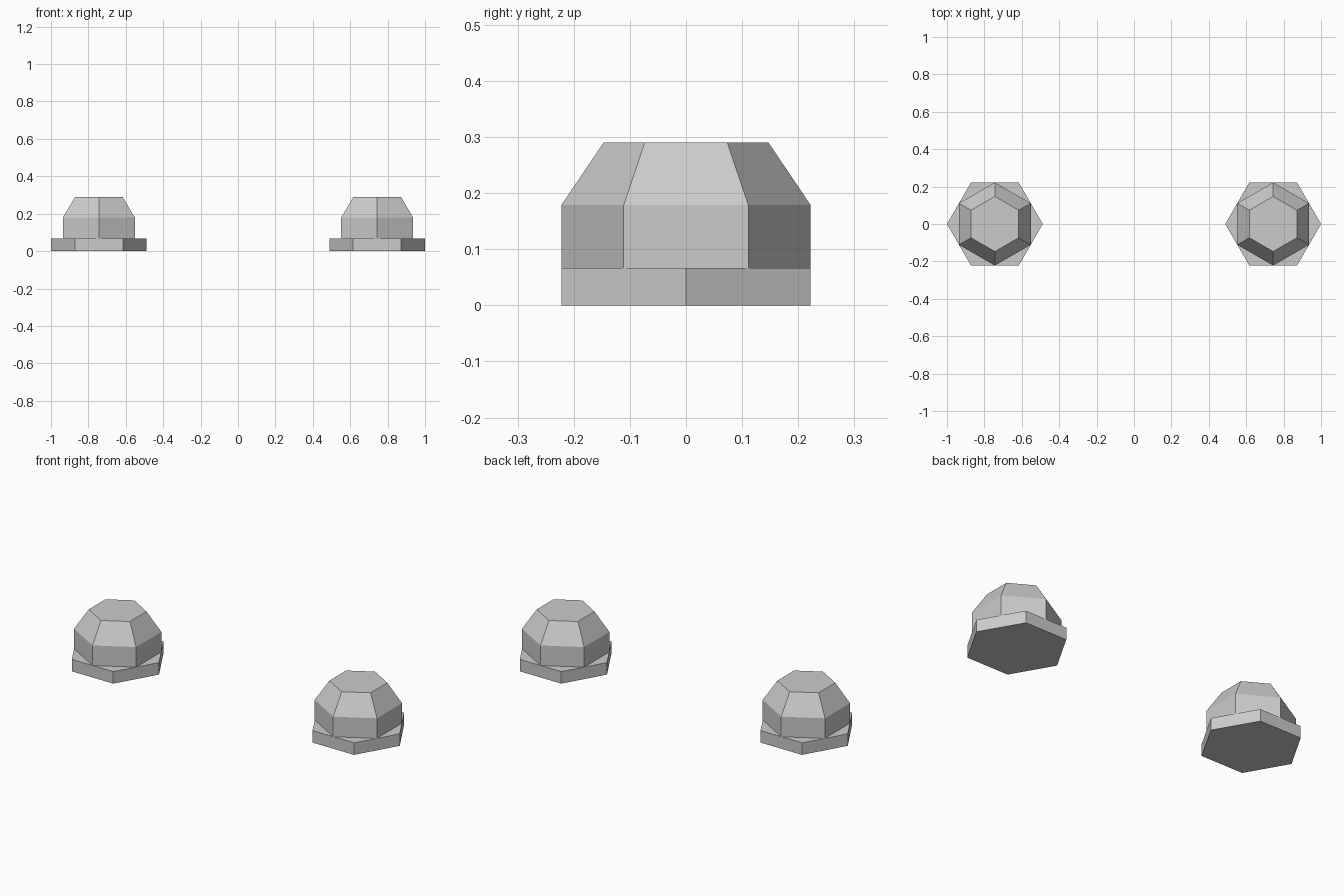
import bpy, bmesh
from math import cos, sin, pi

if "Cube" in bpy.data.objects:
    bpy.data.objects.remove(bpy.data.objects["Cube"])


def hex_part(name, x, turn, rings):
    """Closed six-sided solid from (radius, height) rings."""
    bm = bmesh.new()
    loops = []
    for r, z in rings:
        loops.append([bm.verts.new((r * cos(turn + i * pi / 3),
                                    r * sin(turn + i * pi / 3), z))
                      for i in range(6)])
    for a, b in zip(loops, loops[1:]):
        for i in range(6):
            j = (i + 1) % 6
            bm.faces.new((a[i], a[j], b[j], b[i]))
    bm.faces.new(loops[0][::-1])
    bm.faces.new(loops[-1])
    mesh = bpy.data.meshes.new(name)
    bm.to_mesh(mesh)
    bm.free()
    obj = bpy.data.objects.new(name, mesh)
    obj.location.x = x
    bpy.context.collection.objects.link(obj)
    return obj


for side, x in (("left", -0.744), ("right", 0.744)):
    # flat hexagonal base, corners pointing along x
    hex_part(side + "_base", x, 0, [(0.256, 0), (0.256, 0.067)])
    # bevelled hexagonal cap, corners pointing along y
    hex_part(side + "_cap", x, pi / 6,
             [(0.222, 0.067), (0.222, 0.179), (0.147, 0.29)])
